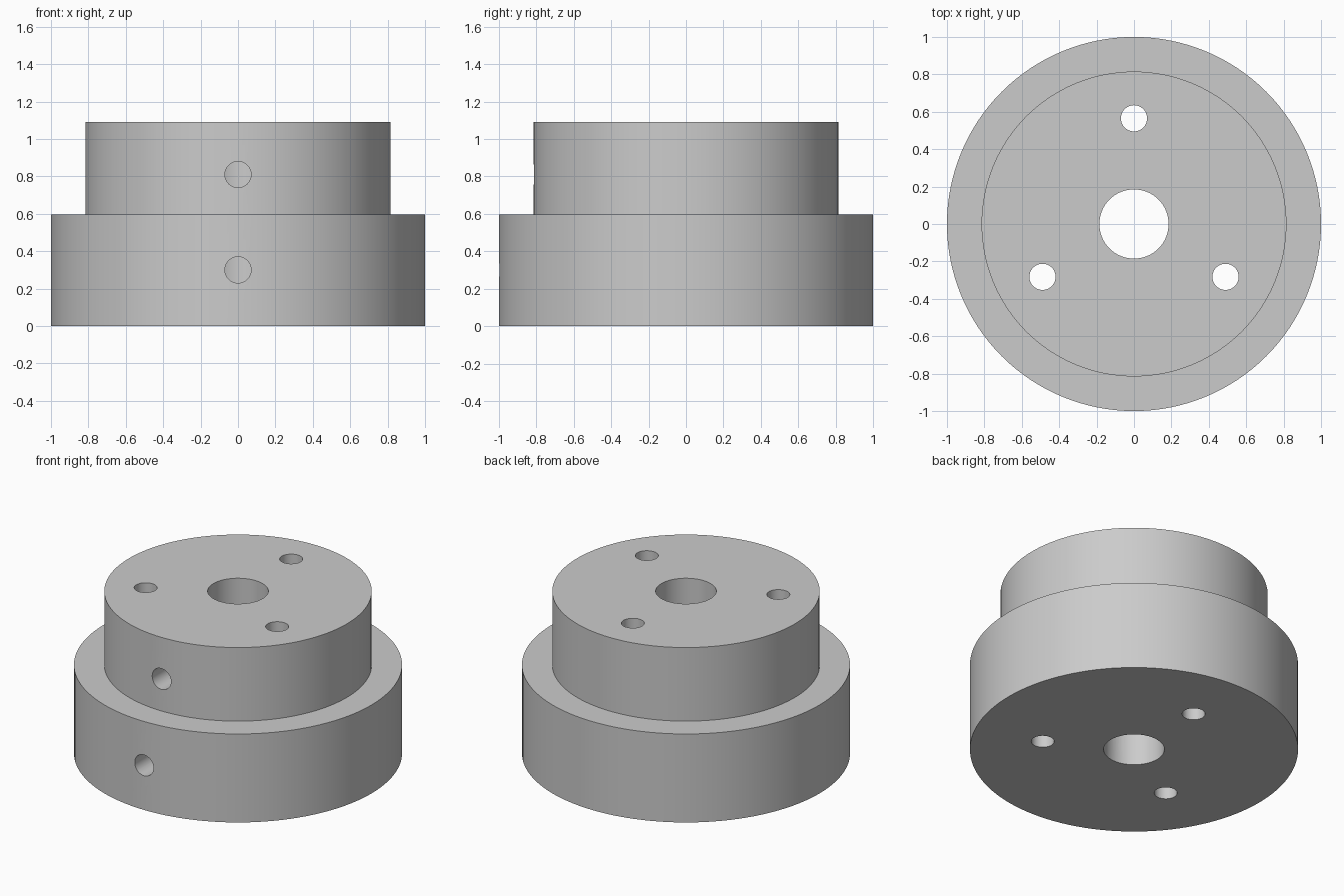
import bpy, math

cube = bpy.data.objects.get("Cube")
if cube:
    bpy.data.objects.remove(cube, do_unlink=True)

grey = bpy.data.materials.new("plain_grey")
grey.use_nodes = True
colour = (0.6, 0.6, 0.6, 1)
grey.diffuse_color = colour
grey.node_tree.nodes["Principled BSDF"].inputs["Base Color"].default_value = colour

BASE_R, BASE_H = 1.0, 0.595
HUB_R, TOP = 0.815, 1.09
BORE_R, HOLE_R, BOLT_CIRCLE = 0.185, 0.07, 0.565


def lathe(name, profile, sides):
    """Closed solid turned about z from (radius, height) points."""
    angles = [2 * math.pi * i / sides for i in range(sides)]
    verts = [(r * math.cos(a), r * math.sin(a), z) for r, z in profile for a in angles]
    faces = [list(range(sides))[::-1]]
    for k in range(len(profile) - 1):
        for i in range(sides):
            j = (i + 1) % sides
            faces.append([k * sides + i, k * sides + j,
                          (k + 1) * sides + j, (k + 1) * sides + i])
    last = (len(profile) - 1) * sides
    faces.append(list(range(last, last + sides)))
    mesh = bpy.data.meshes.new(name)
    mesh.from_pydata(verts, [], faces)
    mesh.materials.append(grey)
    obj = bpy.data.objects.new(name, mesh)
    bpy.context.collection.objects.link(obj)
    return obj


def drill(target, radius, length, location, rotation=(0, 0, 0), sides=48):
    """Cut a round hole, centred on the location, out of the target."""
    cutter = lathe("hole_cutter", [(radius, -length / 2), (radius, length / 2)], sides)
    cutter.location, cutter.rotation_euler = location, rotation
    cutter.hide_render = True
    mod = target.modifiers.new("hole", "BOOLEAN")
    mod.operation, mod.solver, mod.object = "DIFFERENCE", "EXACT", cutter
    bpy.ops.object.modifier_apply(modifier=mod.name)
    bpy.data.objects.remove(cutter, do_unlink=True)


# Stepped body: wide base with a narrower hub
body = lathe("stepped_hub", [(BASE_R, 0), (BASE_R, BASE_H), (HUB_R, BASE_H), (HUB_R, TOP)], 128)
bpy.ops.object.select_all(action="DESELECT")
body.select_set(True)
bpy.context.view_layer.objects.active = body

# Central bore
drill(body, BORE_R, 2 * TOP, (0, 0, TOP / 2), sides=64)

# Three bolt holes through the full height
for k in range(3):
    a = math.radians(90 + 120 * k)
    drill(body, HOLE_R, 2 * TOP, (BOLT_CIRCLE * math.cos(a), BOLT_CIRCLE * math.sin(a), TOP / 2))

# Set-screw holes from the front into the bore
for z in (0.3, 0.81):
    drill(body, HOLE_R, 1.2, (0, -0.6, z), (math.pi / 2, 0, 0))

bpy.ops.object.shade_smooth_by_angle(angle=math.radians(30))
